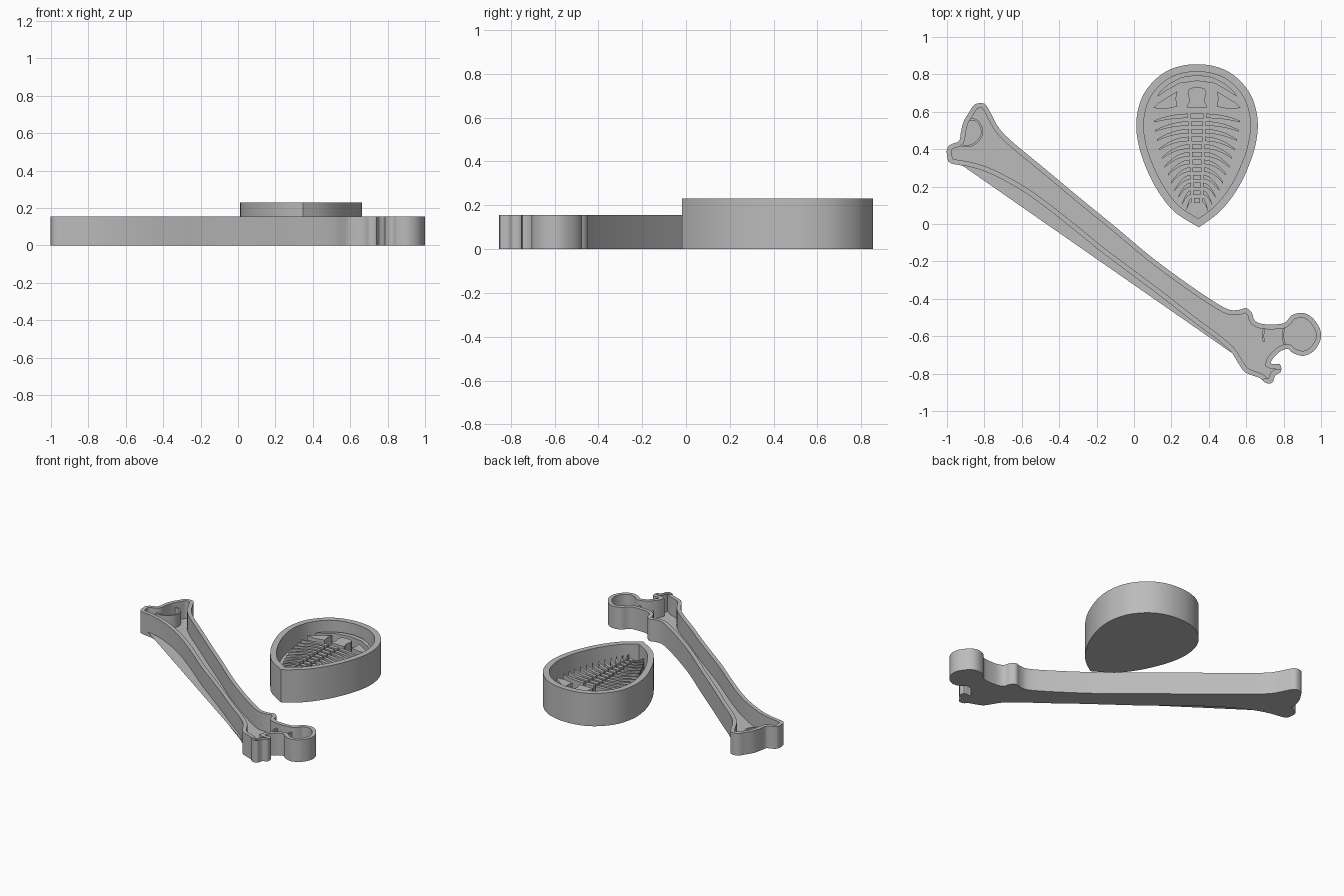
import bpy, bmesh, math
from mathutils import Vector

if "Cube" in bpy.data.objects:
    bpy.data.objects.remove(bpy.data.objects["Cube"])

U = 0.01  # outlines are given in hundredths
grey = bpy.data.materials.new("plain grey")
grey.diffuse_color = (0.5, 0.5, 0.5, 1)
grey.use_nodes = True
grey.node_tree.nodes["Principled BSDF"].inputs["Base Color"].default_value = grey.diffuse_color


def finish(bm, name, x=0.0):
    bmesh.ops.recalc_face_normals(bm, faces=bm.faces)
    me = bpy.data.meshes.new(name)
    bm.to_mesh(me)
    bm.free()
    me.materials.append(grey)
    ob = bpy.data.objects.new(name, me)
    ob.location.x = x
    bpy.context.collection.objects.link(ob)
    bpy.ops.object.select_all(action='DESELECT')
    bpy.context.view_layer.objects.active = ob
    ob.select_set(True)
    bpy.ops.object.shade_smooth_by_angle(angle=math.radians(30))
    return ob


def spline(pts, closed=True, steps=4):
    """Smooth curve through the given points."""
    p = [Vector(q) * U for q in pts]
    n = len(p)
    get = (lambda i: p[i % n]) if closed else (lambda i: p[max(0, min(n - 1, i))])
    out = []
    for i in range(n if closed else n - 1):
        a, b, c, d = (get(i + k) for k in (-1, 0, 1, 2))
        for s in range(steps):
            t = s / steps
            out.append(0.5 * (2 * b + (c - a) * t + (2 * a - 5 * b + 4 * c - d) * t * t
                              + (3 * b - a - 3 * c + d) * t ** 3))
    return out if closed else out + [p[-1]]


def seg_dist(q, a, b):
    ab = b - a
    t = max(0, min(1, (q - a).dot(ab) / max(ab.length_squared, 1e-12)))
    return (q - a - ab * t).length


def inset(p, d):
    """Offset a clockwise outline inward, dropping folded points."""
    n = len(p)
    out = []
    for i in range(n):
        e1, e2 = (p[i] - p[i - 1]).normalized(), (p[(i + 1) % n] - p[i]).normalized()
        n1, n2 = Vector((e1.y, -e1.x)), Vector((e2.y, -e2.x))
        m = (n1 + n2).normalized()
        q = p[i] + m * d / max(0.5, m.dot(n1))
        if min(seg_dist(q, p[k - 1], p[k]) for k in range(n)) > 0.93 * d:
            out.append(q)
    return out


def tray(name, outer, wall, floor, top):
    """Open tray: outer wall, rim, inner wall, floor and underside."""
    inner = inset(outer, wall)
    bm = bmesh.new()

    def ring(pts, z):
        return [bm.verts.new((v.x, v.y, z)) for v in pts]

    def skirt(a, b):
        for i in range(len(a)):
            bm.faces.new((a[i - 1], a[i], b[i], b[i - 1]))

    ob, ot = ring(outer, 0), ring(outer, top)
    it, ib = ring(inner, top), ring(inner, floor)
    skirt(ob, ot)
    skirt(ib, it)
    bm.faces.new(ob)
    bm.faces.new(ib)
    rim = [bm.edges.get((r[i - 1], r[i])) for r in (ot, it) for i in range(len(r))]
    bmesh.ops.triangle_fill(bm, edges=rim, use_beauty=True, normal=(0, 0, 1))
    return finish(bm, name)


def prisms(name, polys, z0, z1, x=0.0, mirror=False):
    """Upright solids standing on flat outlines."""
    bm = bmesh.new()
    for poly in polys:
        lo = [bm.verts.new((v[0], v[1], z0)) for v in poly]
        hi = [bm.verts.new((v[0], v[1], z1)) for v in poly]
        bm.faces.new(lo)
        bm.faces.new(hi)
        for i in range(len(lo)):
            bm.faces.new((lo[i - 1], lo[i], hi[i], hi[i - 1]))
    ob = finish(bm, name, x)
    if mirror:
        ob.modifiers.new("mirror", 'MIRROR')
    return ob


def strip(path, w):
    """Outline of a thin wall following a path."""
    left, right = [], []
    for i, p in enumerate(path):
        t = (path[min(i + 1, len(path) - 1)] - path[max(i - 1, 0)]).normalized()
        nrm = Vector((-t.y, t.x)) * w / 2
        left.append(p + nrm)
        right.append(p - nrm)
    return left + right[::-1]


# --- long bone tray ---
bone_upper = [(-85, 64), (-80, 64.3), (-77, 60), (-72, 51), (-64, 43), (-50, 31.5), (-29, 14),
              (-10, -1.5), (8.5, -17), (24.5, -29), (40.5, -40), (50, -45.5), (55.5, -46),
              (60, -45), (63, -47.5), (64.5, -51.5), (69, -53.5), (78, -53.5)]
bone_head = [(81.5, -52), (84.5, -48.7), (89.5, -47.5), (93.5, -48.7), (97, -52), (99.7, -57),
             (99.5, -62.5), (96, -68), (90.5, -70.5), (85, -69), (82, -66.8), (77, -69)]
bone_hook = [(73, -74.5), (78, -75), (78.5, -79), (75.5, -81), (74, -84.8), (70.5, -85),
             (67.5, -82.5), (62, -80.5), (58.5, -78.5), (55.5, -74), (51.5, -68)]
bone_lower = [(43.5, -61), (30, -51), (14, -38.5), (-2, -26.5), (-18, -14.5), (-34, -1.5),
              (-50, 11), (-63.5, 20), (-77, 27), (-87.5, 30.5), (-98, 32.5), (-99.8, 36),
              (-100, 40), (-98, 42.5), (-93.5, 44.5), (-92.5, 49.5), (-91, 55), (-88, 60)]
tray("bone_tray", spline(bone_upper + bone_head + bone_hook + bone_lower), 0.026, 0.03, 0.155)

# thin detail walls inside the bone
joint = [(-88.5, 56), (-84.5, 55.5), (-82, 52.5), (-81.3, 48.5), (-83, 45), (-86.5, 42.2),
         (-91, 41.7), (-95, 43)]
neck = [(69.5, -56), (69, -60), (69.5, -63)]
head = [(80.5, -54.5), (79.6, -60), (81, -66)]
prisms("bone_detail_walls", [strip(spline(p, False), 0.011) for p in (joint, neck, head)],
       0.02, 0.12)

# --- fossil tray ---
CX = 0.337
FLOOR, RELIEF = 0.09, 0.16
half = [(0, 85.4), (8.6, 84.5), (17, 81.3), (24.5, 75), (30, 66.3), (32.5, 54), (31, 41.2),
        (26.5, 28.3), (20.5, 17), (12, 6.4), (1, -1.8)]
# extra smooth side runs keep the lower tip sharp
left = [(-x, y) for x, y in half[1:-1]]
run = [half[-1]] + left[::-1] + half
body = spline(run, False)[:-1]
tray("fossil_tray", [v + Vector((CX, 0)) for v in body], 0.04, FLOOR, 0.23)

Z0 = FLOOR - 0.02
# brow crescent
crest_out = [(0, 79.7), (8, 78.6), (15, 75), (20, 70.5), (21.5, 68)]
crest_in = [(16, 71.5), (9.5, 75.2), (0, 76.5)]
right = crest_out + crest_in
crest = [(-x, y) for x, y in crest_out[:0:-1]] + right + [(-x, y) for x, y in crest_in[1::-1]]
prisms("brow_ridge", [[(x * U, y * U) for x, y in crest]], Z0, RELIEF, CX)

# central head lobe
lobe = [(2, 73), (4.2, 72.2), (5, 70), (4.3, 67.5), (4.1, 65.5), (5.4, 63), (5, 62)]
lobe += [(-x, y) for x, y in lobe[::-1]]
prisms("head_lobe", [[(x * U, y * U) for x, y in lobe]], Z0, RELIEF, CX)

# cheeks on both sides
cheek = [(10.5, 71), (15.5, 68), (21, 64.5), (23.5, 62), (17, 61.5), (10.5, 62.8), (11.3, 67)]
prisms("cheeks", [[(x * U, y * U) for x, y in cheek]], Z0, RELIEF, CX, True)

# segmented spine with curved ribs
spine, ribs = [], []
ROWS = 12
for i in range(ROWS):
    t = i / (ROWS - 1)
    y, w = 59 - 4.1 * i, 3.4 - 1.7 * t
    spine.append([(-w * U, y * U), (w * U, y * U), (w * U, (y - 2.6) * U), (-w * U, (y - 2.6) * U)])
    x0, x1 = w + 1.3, 23 * (1 - 0.75 * t ** 1.4)
    drop = 3 + 4 * math.sin(math.pi * min(1, t * 0.8))
    upper, lower = [], []
    for k in range(7):
        s = k / 6
        x, yc = x0 + (x1 - x0) * s, y - 1.2 - drop * s * s
        th = 1.2 - 0.75 * s * s
        upper.append((x * U, (yc + th) * U))
        lower.append((x * U, (yc - th) * U))
    ribs.append(upper + lower[::-1])
prisms("spine_segments", spine, Z0, RELIEF, CX)
prisms("ribs", ribs, Z0, RELIEF, CX, True)
